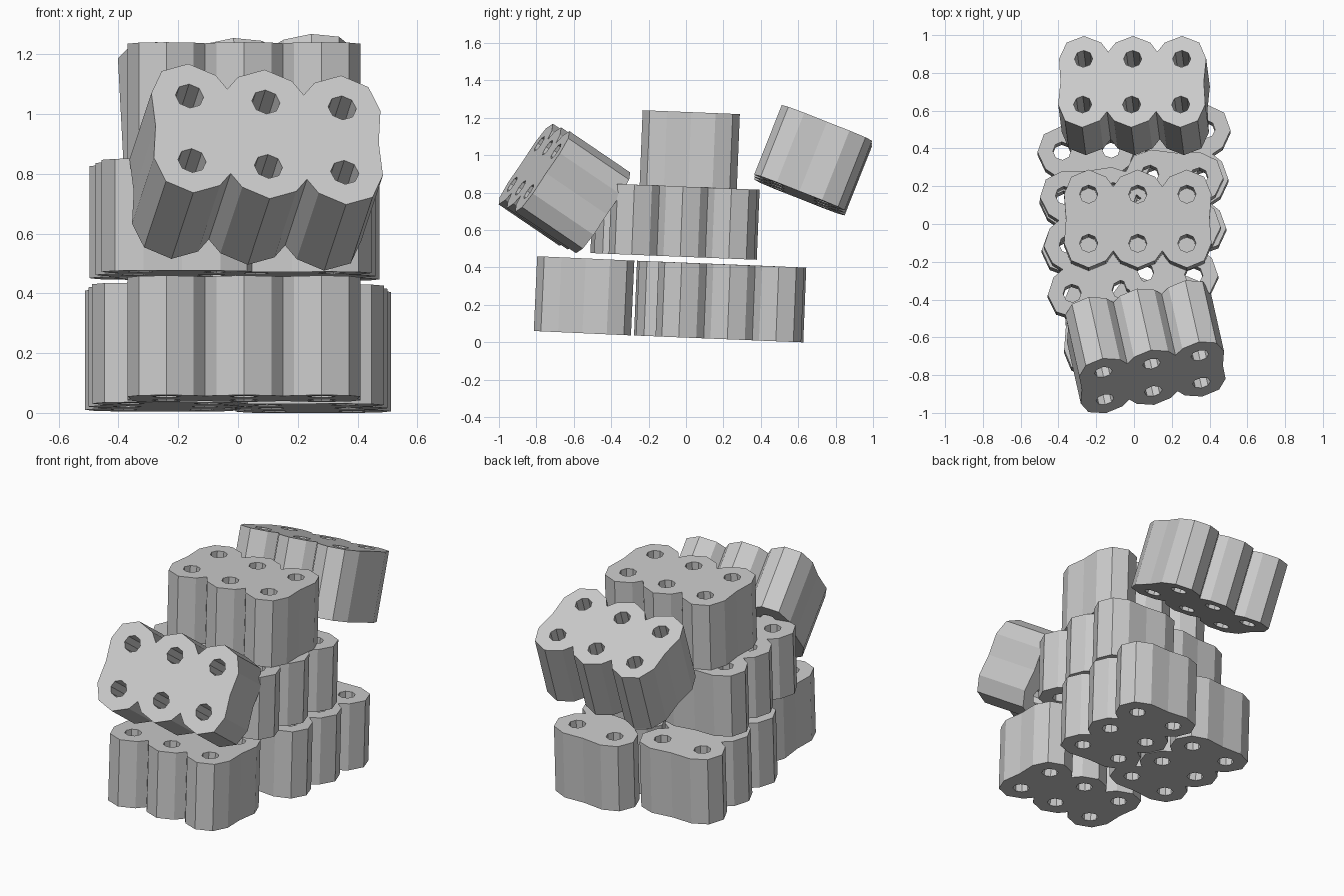
import bpy, bmesh
from math import sin, cos, pi, radians
from mathutils import Matrix, Vector, Euler

if "Cube" in bpy.data.objects:
    bpy.data.objects.remove(bpy.data.objects["Cube"], do_unlink=True)

PITCH, NOTCH, HOLE = 0.26, 0.04, 0.048
R = PITCH / 2

concrete = bpy.data.materials.new("concrete_grey")
concrete.use_nodes = True
GREY = (0.6, 0.6, 0.6, 1)
concrete.diffuse_color = GREY
concrete.node_tree.nodes["Principled BSDF"].inputs["Base Color"].default_value = GREY


def ring(cx, cy, r, n=8):
    return [(cx + r * cos(2 * pi * i / n), cy + r * sin(2 * pi * i / n)) for i in range(n)]


def outline():
    """Scalloped edge: three lobes on each long side, near-straight short ends."""
    c = R * cos(pi / 4)
    half = []
    for i in (1, 0, -1):
        x = i * PITCH
        if i == 1:
            half.append((x + R, R))
        half += [(x + c, R + c), (x, 2 * R), (x - c, R + c)]
        half.append((x - R, R + NOTCH) if i > -1 else (x - R, R))
    half.append((-PITCH - R + 0.01, 0))
    return half + [(-x, -y) for x, y in half]


def block(name, matrix, height=0.4):
    """Six-lobed block with six through holes, centred on its own origin."""
    bm = bmesh.new()
    loops = [outline()] + [ring(i * PITCH, j * R, HOLE) for i in (-1, 0, 1) for j in (-1, 1)]
    edges = []
    for pts in loops:
        vs = [bm.verts.new((x, y, -height / 2)) for x, y in pts]
        edges += [bm.edges.new((a, b)) for a, b in zip(vs, vs[1:] + vs[:1])]
    bmesh.ops.triangle_fill(bm, edges=edges, use_beauty=True)
    base = bm.faces[:]
    ext = bmesh.ops.extrude_face_region(bm, geom=base, use_keep_orig=True)
    top = [v for v in ext["geom"] if isinstance(v, bmesh.types.BMVert)]
    bmesh.ops.translate(bm, verts=top, vec=(0, 0, height))
    bmesh.ops.recalc_face_normals(bm, faces=bm.faces)
    bmesh.ops.dissolve_limit(bm, angle_limit=0.01, verts=bm.verts, edges=bm.edges)
    mesh = bpy.data.meshes.new(name)
    bm.to_mesh(mesh)
    bm.free()
    mesh.materials.append(concrete)
    ob = bpy.data.objects.new(name, mesh)
    ob.matrix_world = matrix
    bpy.context.collection.objects.link(ob)


def pose(loc, tilt, roll=0, yaw=0):
    """Yaw about the block's own axis first, then roll and tilt the whole layer."""
    lean = Euler((radians(tilt), radians(roll), 0)).to_matrix().to_4x4()
    return Matrix.Translation(loc) @ lean @ Matrix.Rotation(radians(yaw), 4, "Z")


# Bottom layer: two lengthwise blocks nested together, one crosswise in front
block("bottom_right_block", pose((-0.24, 0.125, 0.22), -2.3, yaw=92.5))
block("bottom_left_block", pose((0.24, 0.24, 0.215), -2.3, yaw=87.5))
block("bottom_front_block", pose((0.02, -0.545, 0.248), -2.6))

# Middle layer: two nested blocks
block("middle_right_block", pose((-0.218, -0.105, 0.648), -2.3, yaw=94.5), 0.375)
block("middle_left_block", pose((0.2, -0.01, 0.644), -2.3, yaw=87), 0.375)

# Top block
block("top_block", pose((0.02, 0.02, 1.03), -2.3))

# Block tumbling off the back
block("falling_back_block", pose((0, 0.68, 0.973), -21.6, roll=-3))

# Block tumbling off the front, turned so its holes face forward
ax = Vector((0.985, 0.17, -0.076)).normalized()
az = ax.cross(Vector((-0.02, 0.56, 0.83))).normalized()
ay = az.cross(ax)
turn = Matrix((ax, ay, az)).transposed().to_4x4()
block("falling_front_block", Matrix.Translation((0.061, -0.65, 0.822)) @ turn)
